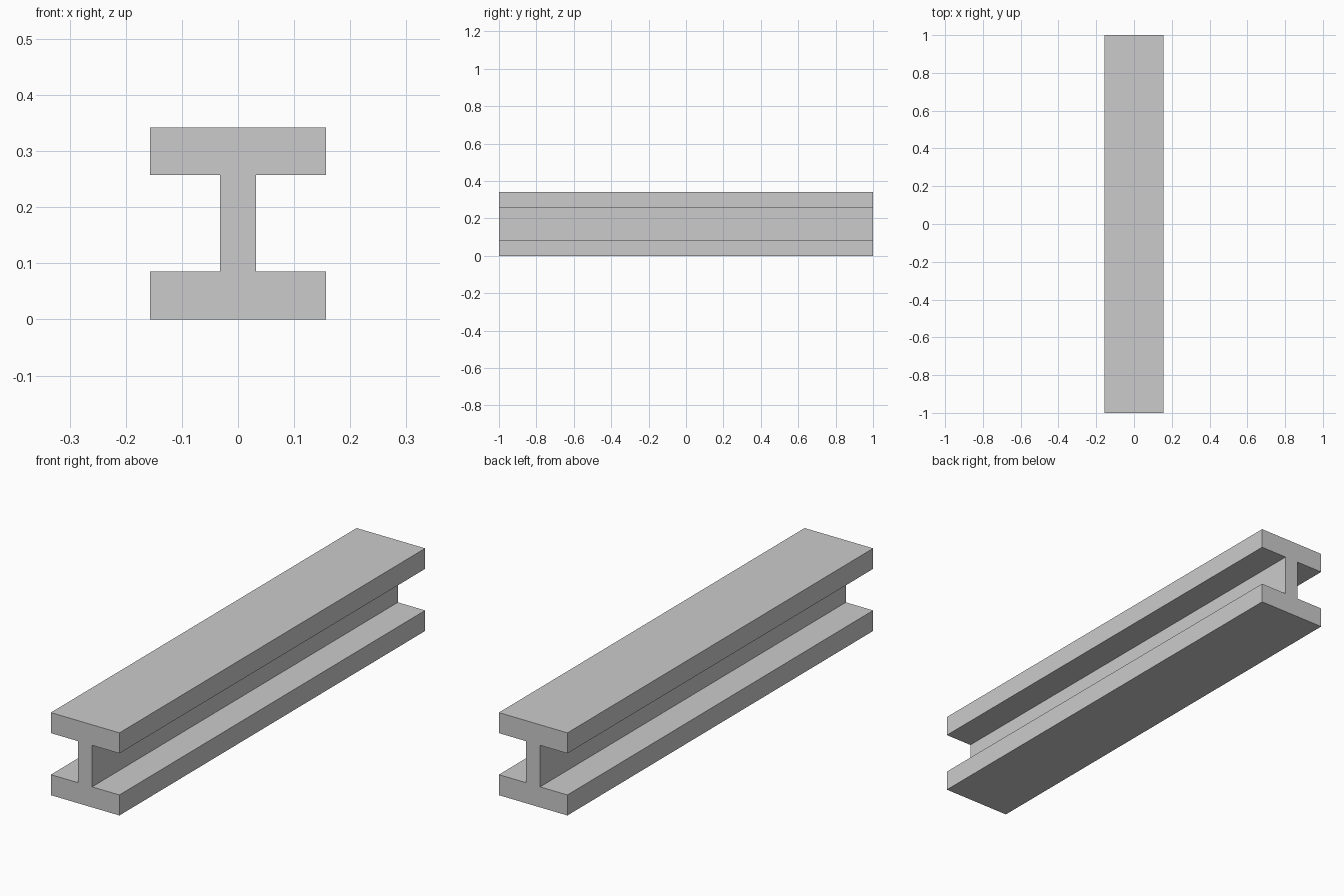
import bpy
import bmesh

if "Cube" in bpy.data.objects:
    bpy.data.objects.remove(bpy.data.objects["Cube"])

LENGTH = 2.0
HEIGHT = 0.342
FLANGE_HALF = 0.157
FLANGE_THICK = 0.085
WEB_HALF = 0.032

# Right half of the I-shaped cross-section, bottom to top (x, z)
right = [
    (FLANGE_HALF, 0),
    (FLANGE_HALF, FLANGE_THICK),
    (WEB_HALF, FLANGE_THICK),
    (WEB_HALF, HEIGHT - FLANGE_THICK),
    (FLANGE_HALF, HEIGHT - FLANGE_THICK),
    (FLANGE_HALF, HEIGHT),
]
profile = right + [(-x, z) for x, z in reversed(right)]

# Beam: the cross-section extruded along y
bm = bmesh.new()
face = bm.faces.new([bm.verts.new((x, -LENGTH / 2, z)) for x, z in profile])
result = bmesh.ops.extrude_face_region(bm, geom=[face], use_keep_orig=True)
end_verts = [g for g in result["geom"] if isinstance(g, bmesh.types.BMVert)]
bmesh.ops.translate(bm, verts=end_verts, vec=(0, LENGTH, 0))
bmesh.ops.recalc_face_normals(bm, faces=bm.faces)

mesh = bpy.data.meshes.new("i_beam")
bm.to_mesh(mesh)
bm.free()
beam = bpy.data.objects.new("i_beam", mesh)
bpy.context.collection.objects.link(beam)
